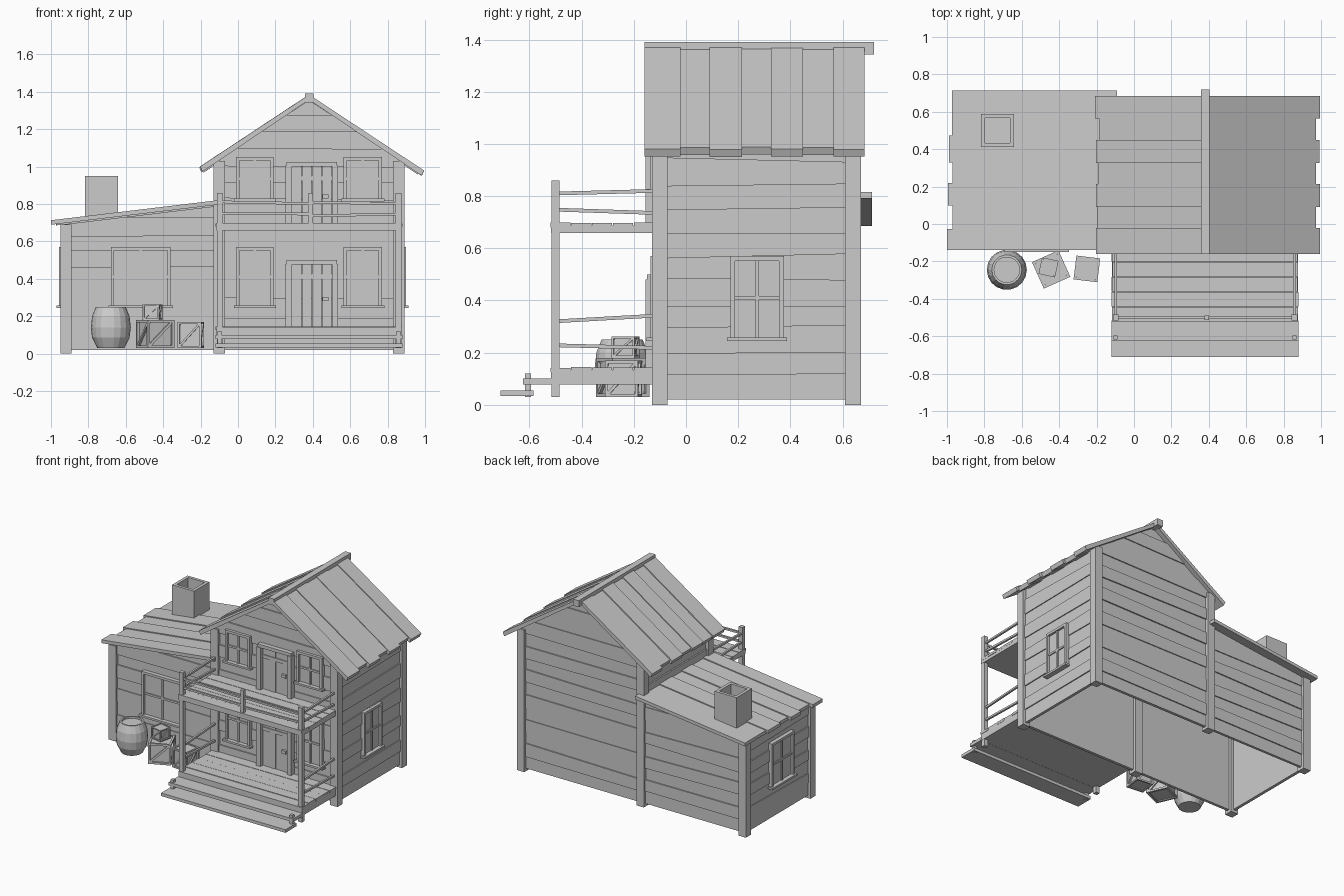
import bpy, bmesh, math, random
from mathutils import Vector, Matrix

if "Cube" in bpy.data.objects:
    bpy.data.objects.remove(bpy.data.objects["Cube"])

random.seed(4)
J = random.uniform


def finish(name, bm, loc=(0, 0, 0), rot=0):
    bmesh.ops.recalc_face_normals(bm, faces=bm.faces)
    me = bpy.data.meshes.new(name)
    bm.to_mesh(me)
    bm.free()
    ob = bpy.data.objects.new(name, me)
    ob.location = loc
    ob.rotation_euler[2] = math.radians(rot)
    bpy.context.collection.objects.link(ob)
    return ob


def prism(bm, poly, y0, y1):
    """Extrude an (x, z) polygon from y0 to y1."""
    a = [bm.verts.new((x, y0, z)) for x, z in poly]
    b = [bm.verts.new((x, y1, z)) for x, z in poly]
    bm.faces.new(a)
    bm.faces.new(b[::-1])
    for i in range(len(poly)):
        j = (i + 1) % len(poly)
        bm.faces.new((a[i], b[i], b[j], a[j]))


def boxes(name, items, loc=(0, 0, 0), rot=0):
    """Boxes given as (x0, x1, y0, y1, z0, z1)."""
    bm = bmesh.new()
    for x0, x1, y0, y1, z0, z1 in items:
        prism(bm, [(x0, z0), (x1, z0), (x1, z1), (x0, z1)], y0, y1)
    return finish(name, bm, loc, rot)


def add_beam(bm, p, q, w):
    p, q = Vector(p), Vector(q)
    d = q - p
    m = (Matrix.Translation((p + q) / 2) @ d.to_track_quat('Z', 'Y').to_matrix().to_4x4()
         @ Matrix.Diagonal((w, w, d.length, 1)))
    bmesh.ops.create_cube(bm, size=1, matrix=m)


def beams(name, items, w, loc=(0, 0, 0), rot=0):
    bm = bmesh.new()
    for p, q in items:
        add_beam(bm, p, q, w)
    return finish(name, bm, loc, rot)


def wall(name, u0, u1, z0, z1, loc, rot, cuts=()):
    """Uneven horizontal siding boards; cuts are (point, normal) pairs in (u, z)."""
    bm = bmesh.new()
    n = max(1, round((z1 - z0) / 0.088))
    h = (z1 - z0) / n
    l = r = z0
    for i in range(n):
        last = i == n - 1
        nl = z1 if last else z0 + h * (i + 1) + J(-.01, .01)
        nr = z1 if last else z0 + h * (i + 1) + J(-.01, .01)
        out = J(-.003, 0) if i % 2 else J(.004, .008)
        prism(bm, [(u0, l), (u1, r), (u1, nr), (u0, nl)], out, .026)
        l, r = nl, nr
    for (pu, pz), (nu, nz) in cuts:
        bmesh.ops.bisect_plane(bm, geom=bm.verts[:] + bm.edges[:] + bm.faces[:],
                               plane_co=(pu, 0, pz), plane_no=(nu, 0, nz), clear_outer=True)
    return finish(name, bm, loc, rot)


# Siding of the main house and the side room
FY, BY = -.115, .655
S = .66
gable = [((.38, 1.355), (S, 1)), ((.38, 1.355), (-S, 1))]
gable_b = [((-.38, 1.355), (S, 1)), ((-.38, 1.355), (-S, 1))]
wall("main_front_wall", -.1, .86, .02, 1.36, (0, FY, 0), 0, gable)
wall("main_back_wall", -.86, .1, .02, 1.36, (0, BY, 0), 180, gable_b)
wall("main_right_wall", -.1, .64, .02, 1.03, (.875, 0, 0), 90)
wall("main_left_upper_wall", -.64, .1, .7, 1.03, (-.115, 0, 0), -90)
k = .12
wall("side_front_wall", -.93, -.1, .02, .81, (0, FY, 0), 0, [((-1, .683), (-k, 1))])
wall("side_back_wall", .1, .93, .02, .81, (0, BY, 0), 180, [((1, .683), (k, 1))])
wall("side_left_wall", -.64, .1, .02, .69, (-.935, 0, 0), -90)

# Corner posts
for n, x, top in (("side", -.92, .69), ("middle", -.1, 1.03), ("right", .86, 1.03)):
    boxes(n + "_corner_posts", [(x - .03, x + .03, y - .03, y + .03, 0, top) for y in (-.1, .64)])

# Main roof: planks running down both slopes
edges = [-.16, -.025, .09, .21, .325, .445, .565, .68]
for side, name in ((1, "right_roof_planks"), (-1, "left_roof_planks")):
    bm = bmesh.new()
    for i in range(7):
        o = J(0, .003) + (.007 if i % 2 == 0 else 0)
        e = .615 - (J(.012, .025) if i % 2 else J(0, .008))
        if side < 0:
            e -= .025
        t = 1.36 + o
        poly = [(0, t - .012), (0, t + .016), (e, t + .016 - S * e), (e - .012, t - .012 - S * e)]
        prism(bm, [(.38 + side * x, z) for x, z in poly], edges[i], edges[i + 1] + .004)
    finish(name, bm)
boxes("ridge_beam", [(.357, .403, -.16, .72, 1.343, 1.39)])

# Side room roof planks
bm = bmesh.new()
edges = [-.14, -.03, .1, .215, .33, .47, .71]
ends = [-1, -.97, -.995, -.97, -.99, -.972]
for i, x0 in enumerate(ends):
    o = .69 + (.007 if i % 2 == 0 else 0)
    x1 = -.09
    a, b = o + k * (x0 + 1), o + k * (x1 + 1)
    prism(bm, [(x0, a - .008), (x1, b - .008), (x1, b + .016), (x0, a + .016)], edges[i], edges[i + 1] + .003)
finish("side_roof_planks", bm)

# Chimney: open square tube
c, r, w = (-.73, .5), .088, .022
boxes("chimney", [(-r, r, -r, -r + w, .68, .95), (-r, r, r - w, r, .68, .95),
                  (-r, -r + w, -r + w, r - w, .68, .95), (r - w, r, -r + w, r - w, .68, .95)], (*c, 0))


def window(name, u0, u1, z0, z1, loc, rot):
    m, h, f = (u0 + u1) / 2, (z0 + z1) / 2, .018
    boxes(name, [(u0, u1, -.006, .015, z0, z1),
                 (u0, u0 + f, -.022, 0, z0, z1), (u1 - f, u1, -.022, 0, z0, z1),
                 (u0 + f, u1 - f, -.022, 0, z1 - f, z1),
                 (u0 - .012, u1 + .012, -.036, 0, z0 - .006, z0 + .008),
                 (m - .007, m + .007, -.014, 0, z0, z1),
                 (u0 + f, u1 - f, -.014, 0, h - .007, h + .007)], loc, rot)


front = (0, FY, 0)
for level, z0, z1 in (("lower", .25, .57), ("upper", .82, 1.05)):
    window(level + "_left_window", -.01, .19, z0, z1, front, 0)
    window(level + "_right_window", .565, .77, z0, z1, front, 0)
window("side_room_front_window", -.68, -.36, .25, .57, front, 0)
window("right_wall_window", .17, .375, .25, .57, (.875, 0, 0), 90)
window("left_wall_window", -.38, -.12, .25, .57, (-.935, 0, 0), -90)

# Doors with frame, planks and handle
for level, z0, z1 in (("lower", .13, .5), ("upper", .68, 1.025)):
    p = [(.29 + .053 * i, .34 + .053 * i, -.012 - .003 * (i % 2), .015, z0, z1 - .02) for i in range(4)]
    p += [(.255, .29, -.04, 0, z0, z1 - .02), (.503, .535, -.04, 0, z0, z1 - .02),
          (.26, .53, -.034, 0, z1 - .024, z1), (.29, .503, -.02, 0, z1 - .1, z1 - .075),
          (.452, .485, -.032, 0, z0 + .15, z0 + .172)]
    boxes(level + "_door", p, front)


# Porch and balcony decks, steps
def deck(name, y0, y1, z0, z1, n):
    d = (y1 - y0) / n
    boxes(name, [(-.12 + J(0, .006), .88 - J(0, .006), y0 + d * i, y0 + d * (i + 1) - .003,
                  z1 - .02, z1 - J(0, .004)) for i in range(n)]
          + [(-.115, .875, y0 + .003, y1, z0, z1 - .012)])


deck("porch_floor", -.52, -.12, .078, .145, 5)
deck("balcony_floor", -.52, -.12, .658, .7, 5)
boxes("porch_steps", [(-.12, .88, -.625, -.515, .077, .1), (-.12, .88, -.712, -.585, .033, .055)]
      + [(x - .011, x + .011, -.618, -.595, .03, .12) for x in (-.098, .858)])

# Porch posts and crooked rails
boxes("porch_posts", [(x - .015, x + .015, -.515, -.485, .03, .86) for x in (-.098, .858)]
      + [(.378, .402, -.513, -.489, .67, .86)])
rails = []
for x in (-.098, .858):
    for za, zb in ((.81, .82), (.748, .735), (.32, .342), (.228, .218)):
        rails.append(((x, -.5, za), (x, -.11, zb)))
for xa, xb in ((-.098, .39), (.39, .858)):
    for z in (.805, .742):
        rails.append(((xa, -.5, z + J(-.008, .008)), (xb, -.5, z + J(-.008, .008))))
beams("railings", rails, .014)

# Barrel
bm = bmesh.new()
prof = [(0, .03), (.073, .03), (.1, .085), (.107, .14), (.1, .2), (.08, .25), (.068, .25), (.068, .237), (0, .237)]
vs = [bm.verts.new((x, 0, z)) for x, z in prof]
es = [bm.edges.new(e) for e in zip(vs, vs[1:])]
bmesh.ops.spin(bm, geom=vs + es, cent=(0, 0, 0), axis=(0, 0, 1), angle=2 * math.pi, steps=18)
bmesh.ops.remove_doubles(bm, verts=bm.verts, dist=1e-4)
finish("barrel", bm, (-.68, -.245, 0))


# Crates: inset core, edge battens and a diagonal on every side
def crate(name, s, z, h, loc, rot):
    bm = bmesh.new()
    t = s * .09
    a, b = s / 2 - t / 2, s / 2 - t
    prism(bm, [(-b, z + t / 2), (b, z + t / 2), (b, z + h - t / 2), (-b, z + h - t / 2)], -b, b)
    lo, hi = z + t / 2, z + h - t / 2
    for i in range(4):
        m = Matrix.Rotation(math.pi / 2 * i, 3, 'Z')
        for p, q in (((-a, -a, lo - t / 2), (-a, -a, hi + t / 2)), ((-a, -a, lo), (a, -a, lo)),
                     ((-a, -a, hi), (a, -a, hi)), ((-a, -a + t * .2, lo), (a, -a + t * .2, hi))):
            add_beam(bm, m @ Vector(p), m @ Vector(q), t)
    finish(name, bm, (*loc, 0), rot)


crate("large_crate", .155, .03, .15, (-.443, -.243), 24)
crate("small_top_crate", .09, .18, .082, (-.457, -.232), -12)
crate("small_crate", .128, .03, .14, (-.252, -.24), -7)
